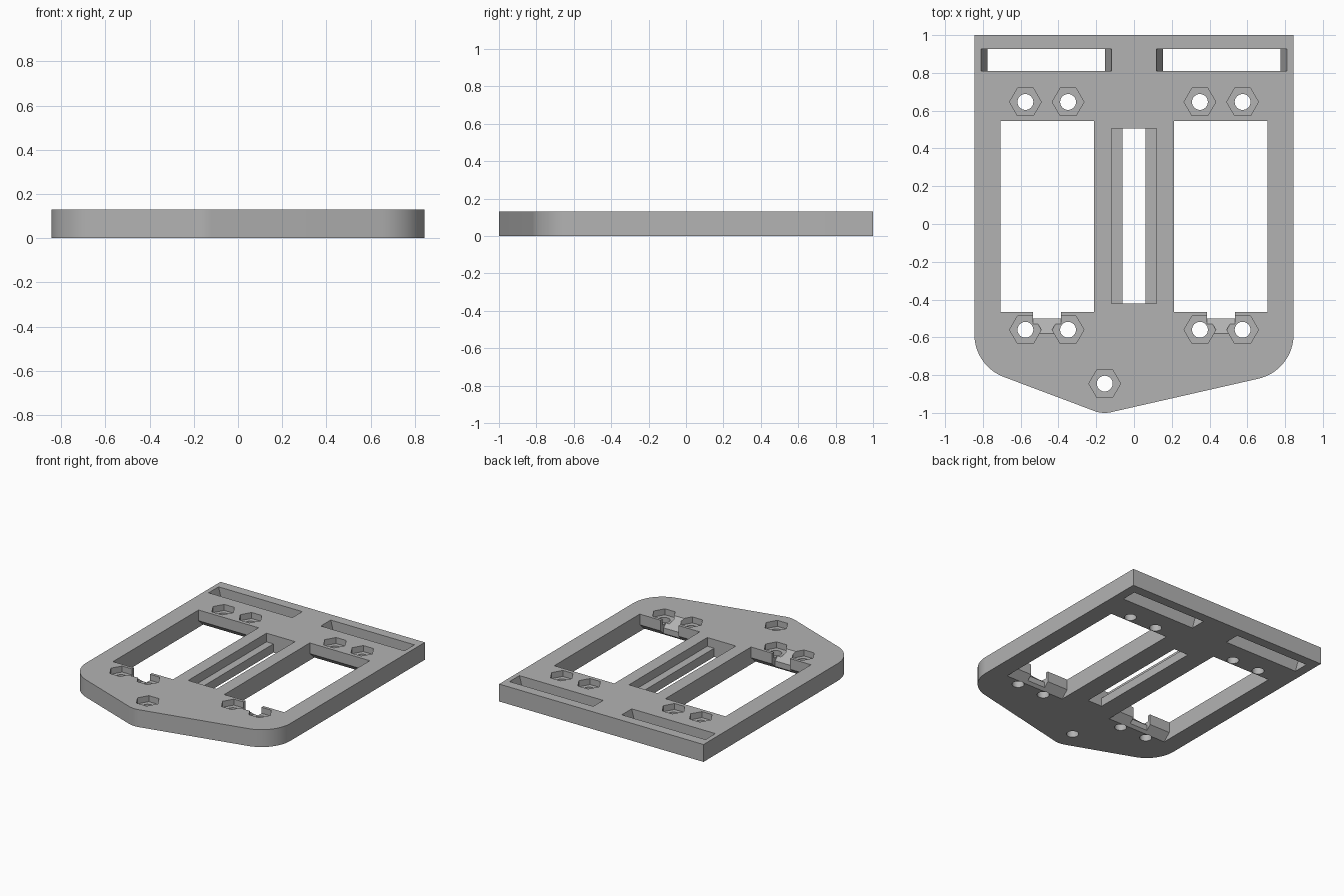
import bpy, bmesh
from math import radians, sin, cos, pi

cube = bpy.data.objects.get("Cube")
if cube:
    bpy.data.objects.remove(cube, do_unlink=True)

T = 0.13  # plate thickness

grey = bpy.data.materials.new("plain grey")
grey.use_nodes = True
grey.diffuse_color = (0.45, 0.45, 0.45, 1)
grey.node_tree.nodes["Principled BSDF"].inputs["Base Color"].default_value = (0.45, 0.45, 0.45, 1)


def prism(name, points, axis, lo, hi):
    """Extrude a 2D outline along z (points are x, y), x (y, z) or y (x, z)."""
    place = {"z": lambda p, h: (p[0], p[1], h),
             "x": lambda p, h: (h, p[0], p[1]),
             "y": lambda p, h: (p[0], h, p[1])}[axis]
    bm = bmesh.new()
    base = [bm.verts.new(place(p, lo)) for p in points]
    top = [bm.verts.new(place(p, hi)) for p in points]
    bm.faces.new(base)
    bm.faces.new(top)
    for i in range(len(points)):
        j = (i + 1) % len(points)
        bm.faces.new((base[i], base[j], top[j], top[i]))
    bmesh.ops.recalc_face_normals(bm, faces=bm.faces)
    mesh = bpy.data.meshes.new(name)
    bm.to_mesh(mesh)
    bm.free()
    obj = bpy.data.objects.new(name, mesh)
    bpy.context.collection.objects.link(obj)
    mesh.materials.append(grey)
    return obj


def arc(cx, cy, r, start, end, n):
    return [(cx + r * cos(radians(start + (end - start) * i / n)),
             cy + r * sin(radians(start + (end - start) * i / n))) for i in range(n + 1)]


def ring(cx, cy, r, n):
    return [(cx + r * cos(2 * pi * i / n), cy + r * sin(2 * pi * i / n)) for i in range(n)]


def rect(x0, x1, y0, y1):
    return [(x0, y0), (x1, y0), (x1, y1), (x0, y1)]


# Plate outline: square back, rounded front corners, off-centre blunt nose
outline = [(0.845, 1), (-0.845, 1)]
outline += arc(-0.605, -0.585, 0.24, 180, 250, 16)
outline += arc(-0.155, -0.845, 0.155, 250, 282, 8)
outline += arc(0.605, -0.585, 0.24, 282, 360, 16)
plate = prism("mounting_plate", outline, "z", 0, T)

cutters = []


def cut(points, axis, lo, hi):
    cutters.append(prism("cutter", points, axis, lo, hi))


def nut_hole(x, y):
    cut(ring(x, y, 0.084, 6), "z", 0.085, T + 0.05)
    cut(ring(x, y, 0.042, 32), "z", -0.05, T + 0.03)


def span(side, a, b):
    return sorted((side * a, side * b))


for side in (-1, 1):
    # Large window, flared underneath at its front and back ends
    lo, hi = span(side, 0.212, 0.708)
    cut([(-0.52, -0.01), (-0.52, 0), (-0.465, 0.05), (-0.465, T + 0.06),
         (0.545, T + 0.06), (0.545, 0.05), (0.6, 0), (0.6, -0.01)], "x", lo, hi)
    # Notch in the window's front edge, with a ramp up to the top face
    lo, hi = span(side, 0.386, 0.536)
    cut([(-0.5, -0.02), (-0.5, 0.06), (-0.58, T), (-0.58, T + 0.02),
         (-0.4, T + 0.02), (-0.4, -0.02)], "x", lo, hi)
    # Strap slot with sloping ends
    cut([(side * 0.775, -0.03), (side * 0.775, 0), (side * 0.81, T), (side * 0.81, T + 0.04),
         (side * 0.118, T + 0.04), (side * 0.118, T), (side * 0.153, 0), (side * 0.153, -0.03)],
        "y", 0.81, 0.927)
    # Bolt holes with hexagonal nut pockets
    for x in (0.349, 0.575):
        for y in (0.646, -0.56):
            nut_hole(side * x, y)

nut_hole(-0.155, -0.845)

# Stepped centre slot
cut(rect(-0.118, 0.118, -0.42, 0.505), "z", 0.065, T + 0.07)
cut(rect(-0.061, 0.061, -0.42, 0.505), "z", -0.04, T + 0.01)

# Cut the openings one after another, then drop the cutters
for c in cutters:
    c.hide_render = True
    mod = plate.modifiers.new("opening", "BOOLEAN")
    mod.operation = "DIFFERENCE"
    mod.solver = "EXACT"
    mod.object = c
bpy.context.view_layer.update()
result = bpy.data.meshes.new_from_object(plate.evaluated_get(bpy.context.evaluated_depsgraph_get()))
plate.modifiers.clear()
plate.data = result
for c in cutters:
    bpy.data.objects.remove(c, do_unlink=True)

# Smooth the round corners and keep crisp edges
bpy.ops.object.select_all(action="DESELECT")
plate.select_set(True)
bpy.context.view_layer.objects.active = plate
bpy.ops.object.shade_smooth_by_angle(angle=radians(25))
